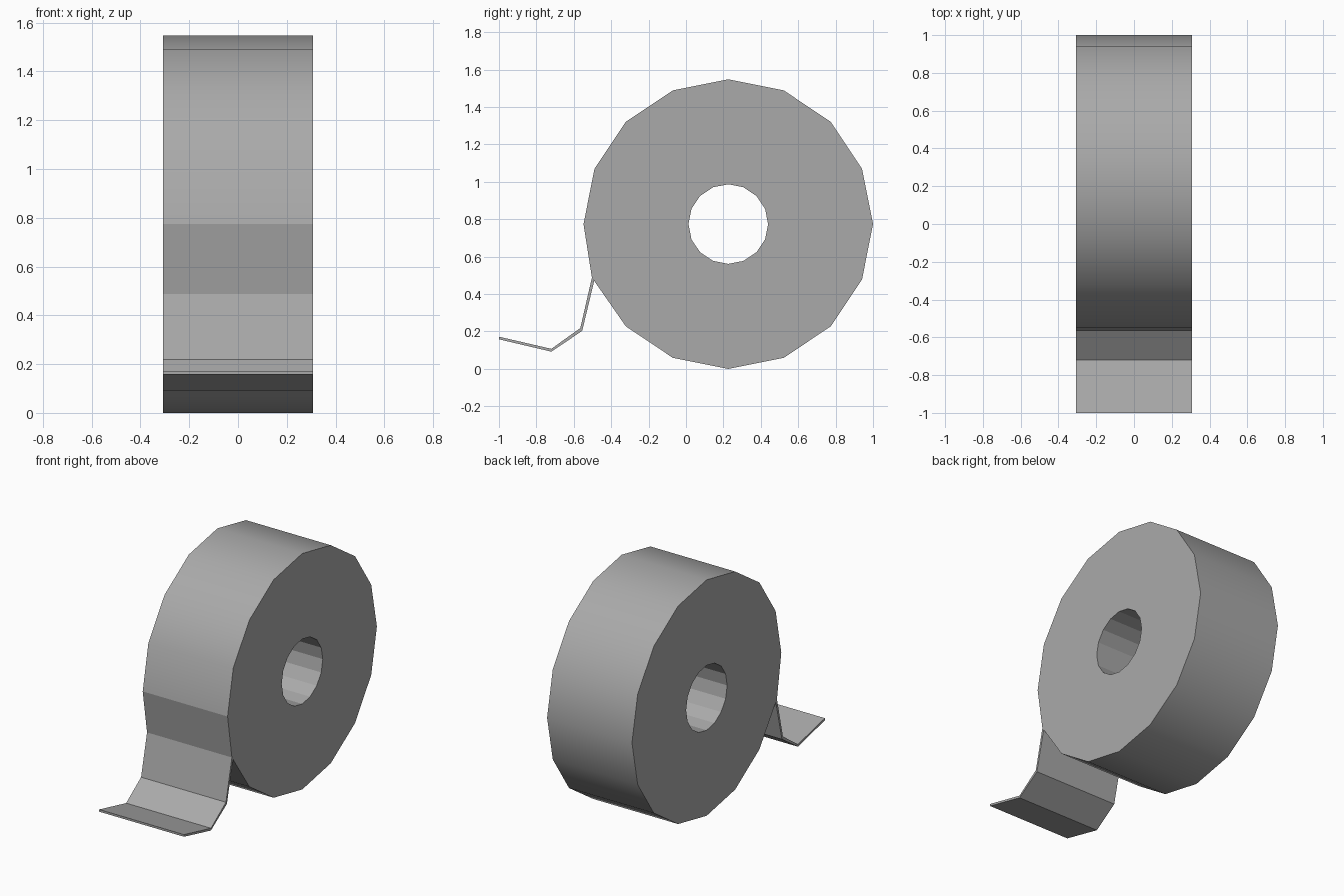
import bpy
import bmesh
from math import cos, sin, pi

cube = bpy.data.objects.get("Cube")
if cube:
    bpy.data.objects.remove(cube, do_unlink=True)

HALF = 0.308
SIDES = 16
CY, CZ = 0.226, 0.774
PEEL = (-0.503, 0.488)   # where the loose end leaves the roll

grey = bpy.data.materials.new("tape grey")
grey.use_nodes = True
grey.diffuse_color = (0.4, 0.4, 0.4, 1)
grey.node_tree.nodes["Principled BSDF"].inputs["Base Color"].default_value = (0.4, 0.4, 0.4, 1)


def finish(bm, name):
    bmesh.ops.recalc_face_normals(bm, faces=bm.faces)
    # Keep every border of a flat face crisp
    for e in bm.edges:
        e.smooth = all(f.smooth for f in e.link_faces)
    mesh = bpy.data.meshes.new(name)
    bm.to_mesh(mesh)
    bm.free()
    mesh.materials.append(grey)
    obj = bpy.data.objects.new(name, mesh)
    bpy.context.collection.objects.link(obj)


def section(bm, points, x):
    return [bm.verts.new((x, y, z)) for y, z in points]


def ring(radius):
    angles = [2 * pi * i / SIDES for i in range(SIDES)]
    return [(CY + radius * cos(a), CZ + radius * sin(a)) for a in angles]


# Roll with a hollow core; the last wound panel is flat and ends at the peel
outer, inner = ring(0.774), ring(0.213)
panel = SIDES // 2
outer[panel + 1] = PEEL
bm = bmesh.new()
o0, o1 = section(bm, outer, -HALF), section(bm, outer, HALF)
i0, i1 = section(bm, inner, -HALF), section(bm, inner, HALF)
for i in range(SIDES):
    j = (i + 1) % SIDES
    wall = bm.faces.new((o0[i], o0[j], o1[j], o1[i]))
    wall.smooth = i != panel
    bm.faces.new((i0[i], i1[i], i1[j], i0[j]))
    bm.faces.new((o0[i], i0[i], i0[j], o0[j]))
    bm.faces.new((o1[i], o1[j], i1[j], i1[i]))
finish(bm, "tape_roll")

# Loose end: a thin bent strip
top = [PEEL, (-0.565, 0.218), (-0.72, 0.107), (-1.0, 0.172)]
under = [(-0.491, 0.47), (-0.555, 0.203), (-0.72, 0.092), (-1.0, 0.158)]
bm = bmesh.new()
t0, t1 = section(bm, top, -HALF), section(bm, top, HALF)
u0, u1 = section(bm, under, -HALF), section(bm, under, HALF)
for i in range(len(top) - 1):
    j = i + 1
    bm.faces.new((t0[i], t0[j], t1[j], t1[i]))
    bm.faces.new((u0[i], u1[i], u1[j], u0[j]))
    bm.faces.new((t0[i], u0[i], u0[j], t0[j]))
    bm.faces.new((t1[i], t1[j], u1[j], u1[i]))
for k in (0, -1):
    bm.faces.new((t0[k], t1[k], u1[k], u0[k]))
finish(bm, "loose_tape_end")
